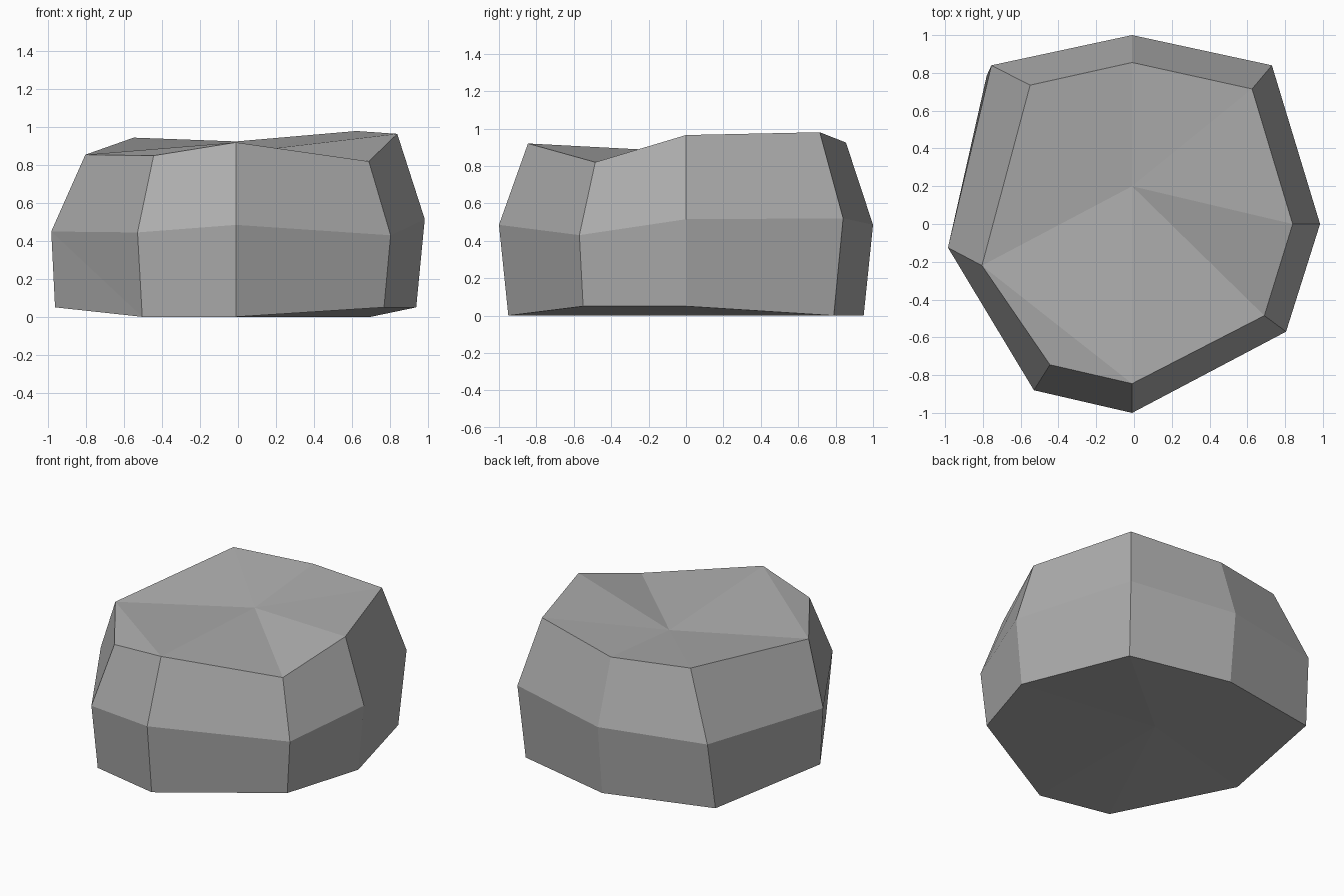
import bpy
import bmesh

if "Cube" in bpy.data.objects:
    bpy.data.objects.remove(bpy.data.objects["Cube"], do_unlink=True)

# Plain grey stone
stone = bpy.data.materials.new("stone_grey")
stone.use_nodes = True
grey = (0.42, 0.42, 0.42, 1)
stone.diffuse_color = grey
shader = stone.node_tree.nodes["Principled BSDF"]
shader.inputs["Base Color"].default_value = grey
shader.inputs["Roughness"].default_value = 0.9

# Eight-sided rings, counter-clockwise from the front corner
base = [(-.01, -.95, 0), (.77, -.55, .05), (.94, 0, .05), (.7, .79, 0),
        (-.01, .95, 0), (-.78, .785, .035), (-.965, -.12, .05), (-.505, -.845, 0)]
waist = [(-.01, -1, .485), (.805, -.57, .43), (.985, 0, .515), (.73, .84, .52),
         (-.01, 1, .485), (-.755, .84, .5), (-.985, -.125, .45), (-.53, -.88, .445)]
rim = [(-.01, -.845, .92), (.69, -.485, .82), (.84, 0, .965), (.625, .715, .98),
       (-.01, .855, .925), (-.55, .735, .945), (-.805, -.22, .855), (-.445, -.745, .85)]

bm = bmesh.new()
rings = [[bm.verts.new(p) for p in ring] for ring in (base, waist, rim)]
FRONT, LEFT_SIDE, LEFT_CORNER = 0, 6, 7

# Side walls
for low, high in zip(rings, rings[1:]):
    for i in range(8):
        j = (i + 1) % 8
        quad = (low[i], low[j], high[j], high[i])
        if low is rings[0] and i == LEFT_SIDE:
            # creased lower panel
            bm.faces.new((quad[0], quad[1], quad[3]))
            bm.faces.new((quad[1], quad[2], quad[3]))
        else:
            bm.faces.new(quad)

# Underside fan
under = bm.verts.new((-.01, .2, 0))
for i in range(8):
    bm.faces.new((rings[0][(i + 1) % 8], rings[0][i], under))

# Dished top, with one corner clipped by a fold
top = rings[2]
dip = bm.verts.new((-.01, .2, .865))
for i in range(LEFT_SIDE):
    bm.faces.new((top[i], top[i + 1], dip))
bm.faces.new((top[LEFT_SIDE], top[FRONT], dip))
bm.faces.new((top[LEFT_SIDE], top[LEFT_CORNER], top[FRONT]))

bmesh.ops.recalc_face_normals(bm, faces=bm.faces)
mesh = bpy.data.meshes.new("boulder")
bm.to_mesh(mesh)
bm.free()
mesh.materials.append(stone)
boulder = bpy.data.objects.new("boulder", mesh)
bpy.context.scene.collection.objects.link(boulder)
